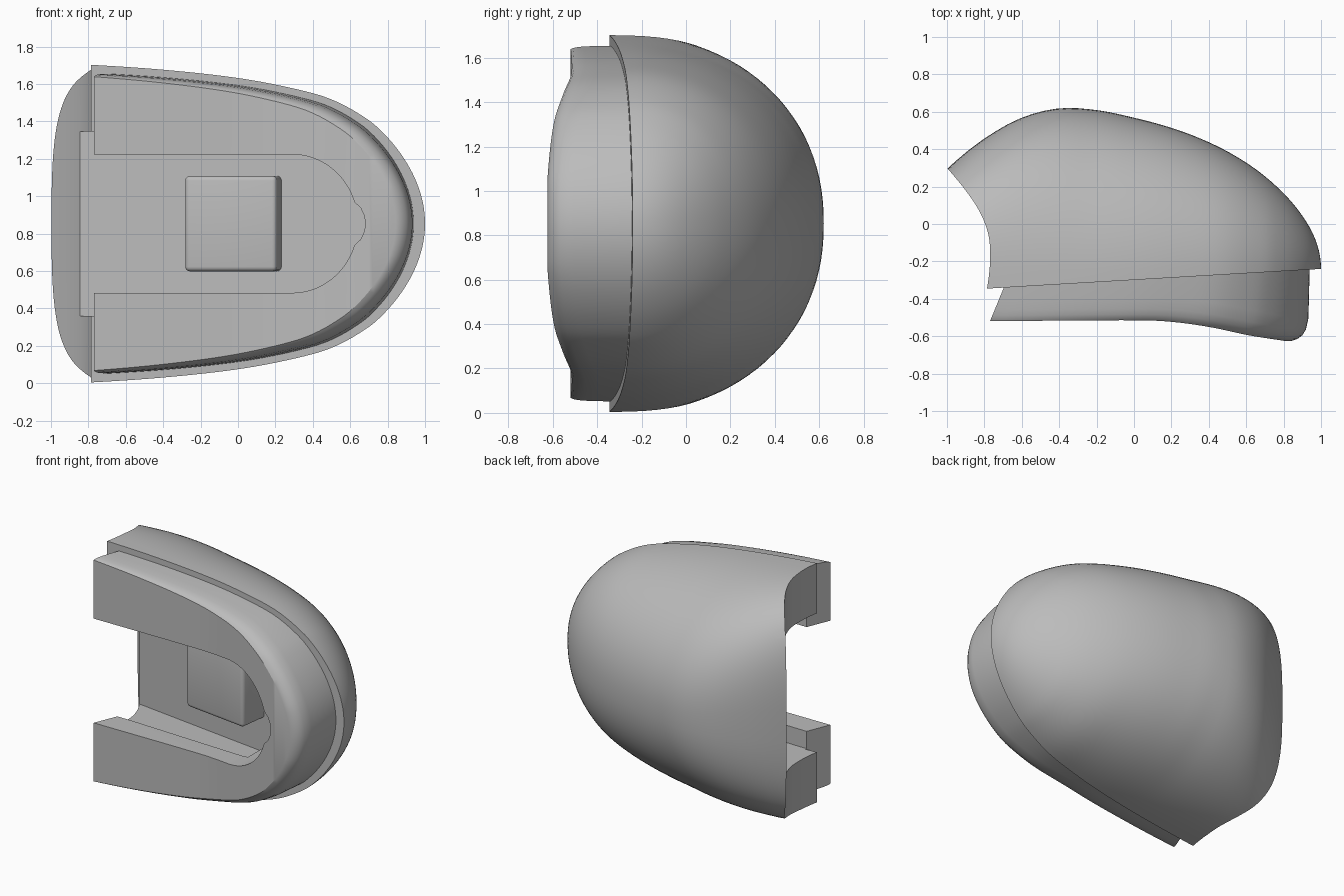
import bpy, bmesh, math

if "Cube" in bpy.data.objects:
    bpy.data.objects.remove(bpy.data.objects["Cube"])

MID = 0.853  # height of the symmetry plane

grey = bpy.data.materials.new("plain_grey")
grey.use_nodes = True
grey.diffuse_color = (0.5, 0.5, 0.5, 1)
grey.node_tree.nodes["Principled BSDF"].inputs["Base Color"].default_value = (0.5, 0.5, 0.5, 1)


def smooth_curve(knots):
    """Cubic interpolation through (position, value) knots."""
    n = len(knots)

    def slope(i):
        a, b = knots[max(i - 1, 0)], knots[min(i + 1, n - 1)]
        return (b[1] - a[1]) / (b[0] - a[0])

    def f(x):
        i = 0
        while i < n - 2 and x > knots[i + 1][0]:
            i += 1
        (x0, a), (x1, b) = knots[i], knots[i + 1]
        h = x1 - x0
        t = min(max((x - x0) / h, 0), 1)
        return (a * (1 + 2 * t) * (1 - t) ** 2 + slope(i) * h * t * (1 - t) ** 2
                + b * t * t * (3 - 2 * t) + slope(i + 1) * h * t * t * (t - 1))
    return f


# Squared half width and squared height keep the nose round
width_sq = smooth_curve([(-1.1, .74), (-.8, .722), (-.4, .677), (0, .606), (.3, .521), (.5, .441),
                         (.7, .305), (.8, .212), (.9, .108), (1, 0)])
height_sq = smooth_curve([(-1.1, .31), (-1, .426), (-.8, .645), (-.6, .815), (-.4, .885), (-.2, .846),
                          (0, .752), (.2, .642), (.4, .508), (.6, .35), (.8, .173), (.9, .084), (1, 0)])
front_y = smooth_curve([(-.8, -.52), (.1, -.515), (.3, -.527), (.5, -.555), (.7, -.595), (.9, -.625)])
end_x = smooth_curve([(-.5, -.82), (-.34, -.785), (-.2, -.77), (-.05, -.78), (.1, -.845),
                      (.3, -1), (.5, -1.2)])


def half_width(x):
    return math.sqrt(max(width_sq(x), 0))


def rim_y(x):
    return -.345 + .059 * (x + .78)


def floor_y(x):
    return .1 - .13 * (x + .845)


def make_object(name, bm):
    bmesh.ops.remove_doubles(bm, verts=bm.verts, dist=1e-5)
    bmesh.ops.dissolve_degenerate(bm, dist=1e-5, edges=bm.edges)
    bmesh.ops.recalc_face_normals(bm, faces=bm.faces)
    mesh = bpy.data.meshes.new(name)
    bm.to_mesh(mesh)
    bm.free()
    mesh.materials.append(grey)
    ob = bpy.data.objects.new(name, mesh)
    bpy.context.collection.objects.link(ob)
    return ob


def prism(name, near, far):
    """Solid between two matching loops of points."""
    bm = bmesh.new()
    a = [bm.verts.new(p) for p in near]
    b = [bm.verts.new(p) for p in far]
    bm.faces.new(a)
    bm.faces.new(b)
    for i in range(len(a)):
        j = (i + 1) % len(a)
        bm.faces.new((a[i], a[j], b[j], b[i]))
    return make_object(name, bm)


def finish(ob, cutters=(), angle=30):
    bpy.ops.object.select_all(action='DESELECT')
    ob.select_set(True)
    bpy.context.view_layer.objects.active = ob
    for c in cutters:
        mod = ob.modifiers.new("cut", 'BOOLEAN')
        mod.operation, mod.solver, mod.object = 'DIFFERENCE', 'EXACT', c
        bpy.ops.object.modifier_apply(modifier=mod.name)
    bpy.ops.object.shade_smooth_by_angle(angle=math.radians(angle))


# Domed outer shell: superellipse sections along x, boxier towards the open end
bm = bmesh.new()
SECTIONS, ARC = 56, 56
rows = []
for i in range(SECTIONS):
    x = 1 - 2.1 * (1 - i / SECTIONS) ** 2
    w, h = half_width(x), math.sqrt(max(height_sq(x), 0))
    power = 2 / (2.15 + .85 * (max(0, -.2 - x) / .8) ** 1.5)
    row = []
    for j in range(ARC + 1):
        a = math.pi * j / ARC
        c, s = math.cos(a), max(math.sin(a), 0)
        z = MID + w * math.copysign(abs(c) ** power, c)
        row.append(bm.verts.new((x, rim_y(x) + h * (s if j % ARC else 0) ** power, z)))
    rows.append(row)
nose = bm.verts.new((1, rim_y(1), MID))
bm.faces.new(rows[0])
for a, b in zip(rows, rows[1:]):
    for j in range(ARC):
        bm.faces.new((a[j], a[j + 1], b[j + 1], b[j]))
    bm.faces.new((a[0], b[0], b[ARC], a[ARC]))
for j in range(ARC):
    bm.faces.new((rows[-1][j], rows[-1][j + 1], nose))
bm.faces.new((rows[-1][0], nose, rows[-1][ARC]))
shell = make_object("outer_shell", bm)

# Inner body: stacked outlines with a rounded front edge
bm = bmesh.new()
STEPS = 44
levels = []
for depth, inset in [(None, 0), (.12, .008), (.06, .022), (.03, .042), (.01, .07), (0, .1)]:
    upper, lower = [], []
    for i in range(STEPS + 1):
        t = 1 - (1 - i / STEPS) ** 2
        flat = -.77 + 1.71 * t
        y = rim_y(flat) + .03 if depth is None else front_y(flat) + depth
        left = -.77 + .41 * (y + .52)
        x = left + (.94 - left) * t * (1 - .55 * inset)
        w = .945 * half_width(1 - (.94 - flat) * 1.035) * (1 - (.2 + .4 * t) * inset)
        upper.append(bm.verts.new((x, y, MID + w)))
        lower.append(bm.verts.new((x, y, MID - w)) if i < STEPS else upper[-1])
    levels.append((upper, lower))
for (u0, l0), (u1, l1) in zip(levels, levels[1:]):
    for p, q in ((u0, u1), (l0, l1)):
        for i in range(STEPS):
            bm.faces.new((p[i], p[i + 1], q[i + 1], q[i]))
    bm.faces.new((u0[0], u1[0], l1[0], l0[0]))
for u, l in (levels[0], levels[-1]):
    for i in range(STEPS - 1):
        bm.faces.new((u[i], u[i + 1], l[i + 1], l[i]))
    bm.faces.new((u[-2], u[-1], l[-2]))
body = make_object("inner_body", bm)

# Cutter for the curved open end
profile = [(end_x(-.5 + i / 40), -.5 + i / 40) for i in range(41)] + [(-1.7, .5), (-1.7, -.5)]
end_cutter = prism("end_cutter", [(x, y, -.5) for x, y in profile], [(x, y, 2.2) for x, y in profile])

# Cutter for the slot with a rounded, notched tip
half = [(-1.4, .37)]
for i in range(19):
    a = math.radians(90 - 4 * i)
    half.append((.29 + .35 * math.cos(a), .37 * math.sin(a)))
half += [(.655, .085), (.672, .05), (.68, .015)]
outline = half + [(x, -z) for x, z in reversed(half)]
slot_cutter = prism("slot_cutter", [(x, -.9, MID + z) for x, z in outline],
                    [(x, floor_y(x), MID + z) for x, z in outline])

# Cutter for the wider hollow behind the lips
profile = [(-1.4, floor_y(-1.4)), (.35, floor_y(.35)), (.35, -.385), (-.6, -.352), (-1.4, -.352)]
hollow_cutter = prism("hollow_cutter", [(x, y, .36) for x, y in profile],
                      [(x, y, 1.346) for x, y in profile])

cutters = (slot_cutter, hollow_cutter)
finish(shell, (end_cutter,) + cutters)
finish(body, cutters)
for c in (end_cutter,) + cutters:
    bpy.data.objects.remove(c)

# Raised block on the sloping floor
bm = bmesh.new()
bmesh.ops.create_cube(bm, size=1)
bmesh.ops.scale(bm, vec=(.495, .3, .51), verts=bm.verts)
bmesh.ops.bevel(bm, geom=bm.edges[:], offset=.025, segments=4, profile=.5, affect='EDGES')
block = make_object("square_block", bm)
block.location = (-.02, -.06, MID)
block.rotation_euler.z = -.13
finish(block)

# Thin arc mark beyond the notch
near, far = [], []
for radius, sign in ((.148, 1), (.155, -1)):
    for i in range(13):
        a = sign * math.radians(-45 + 7.5 * i)
        x, z = .6 + radius * math.cos(a), MID + radius * math.sin(a)
        y = front_y(x * 1.06)
        near.append((x, y - .004, z))
        far.append((x, y + .005, z))
finish(prism("arc_mark", near, far))
